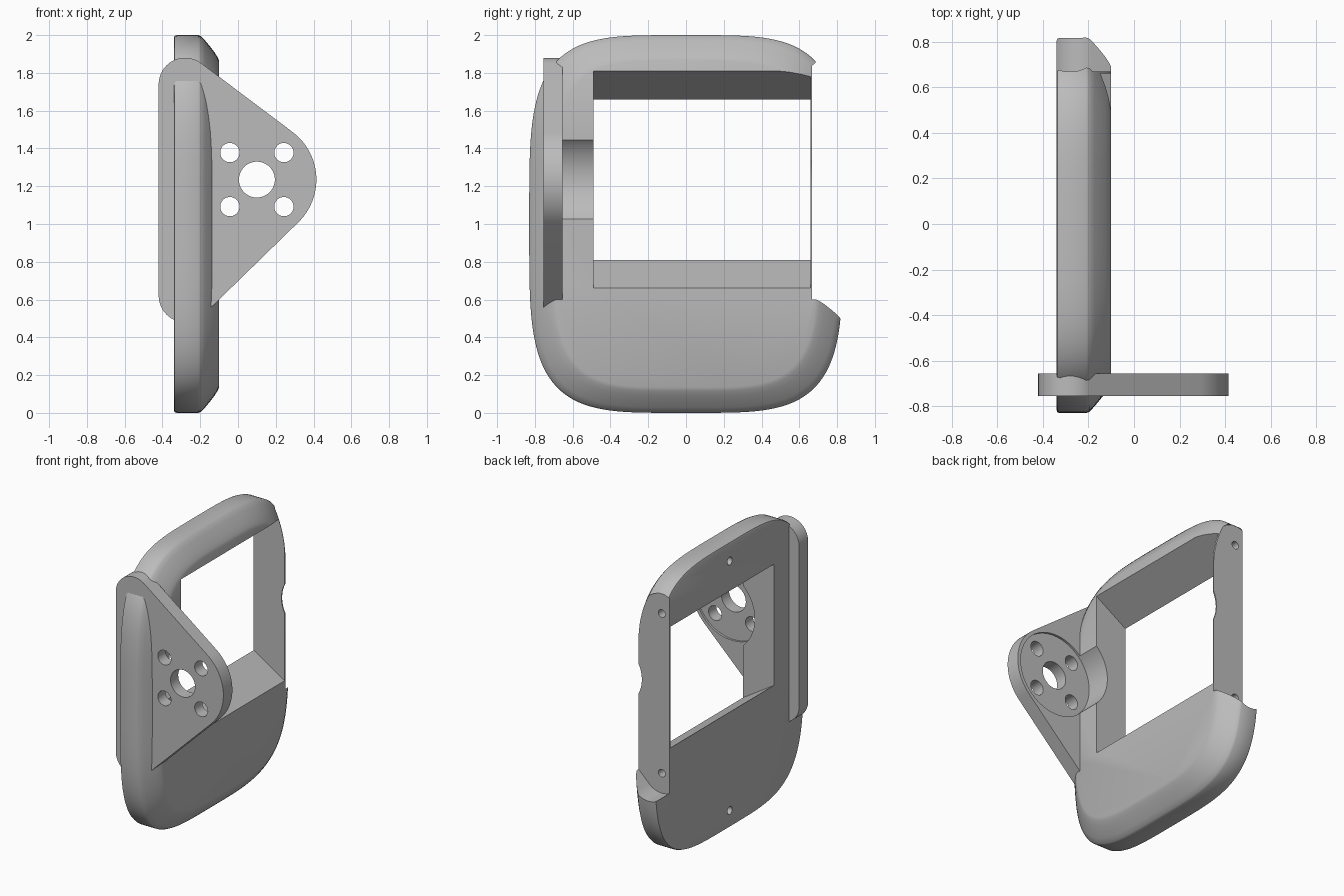
import bpy, bmesh, math
from mathutils import Vector
from mathutils.geometry import convex_hull_2d

if "Cube" in bpy.data.objects:
    bpy.data.objects.remove(bpy.data.objects["Cube"])

grey = bpy.data.materials.new("plain grey")
grey.use_nodes = True
colour = (0.5, 0.5, 0.5, 1)
grey.diffuse_color = colour
grey.node_tree.nodes["Principled BSDF"].inputs["Base Color"].default_value = colour


def loft(name, rings):
    """Closed solid skinned through rings of equal point count."""
    bm = bmesh.new()
    loops = [[bm.verts.new(p) for p in ring] for ring in rings]
    n = len(loops[0])
    for a, b in zip(loops, loops[1:]):
        for i in range(n):
            j = (i + 1) % n
            bm.faces.new((a[i], a[j], b[j], b[i]))
    bm.faces.new(loops[0])
    bm.faces.new(loops[-1])
    bmesh.ops.recalc_face_normals(bm, faces=bm.faces)
    mesh = bpy.data.meshes.new(name)
    bm.to_mesh(mesh)
    bm.free()
    mesh.materials.append(grey)
    obj = bpy.data.objects.new(name, mesh)
    bpy.context.collection.objects.link(obj)
    return obj


def circle(u, v, r, n=64):
    return [(u + r * math.cos(2 * math.pi * i / n), v + r * math.sin(2 * math.pi * i / n))
            for i in range(n)]


def prism_y(name, outline, y0, y1):
    return loft(name, [[(x, y, z) for x, z in outline] for y in (y0, y1)])


def prism_x(name, outline, x0, x1):
    return loft(name, [[(x, y, z) for y, z in outline] for x in (x0, x1)])


def cut(obj, cutter):
    cutter.hide_render = True
    mod = obj.modifiers.new("cut", "BOOLEAN")
    mod.operation = "DIFFERENCE"
    mod.solver = "EXACT"
    mod.object = cutter
    bpy.context.view_layer.objects.active = obj
    bpy.ops.object.modifier_apply(modifier=mod.name)
    bpy.data.objects.remove(cutter)


def superellipse(x, inset, power=4.1, n=128):
    ring = []
    for i in range(n):
        t = 2 * math.pi * (i + 0.5) / n
        c, s = math.cos(t), math.sin(t)
        ring.append((x, math.copysign(abs(c) ** (2 / power), c) * (0.83 - inset),
                     1 + math.copysign(abs(s) ** (2 / power), s) * (1 - inset)))
    return ring


# Bracket outline: hull around a large boss and two small corner rounds
BACK, FRONT = -0.34, -0.10
HUB = (0.10, 1.235)
CORNERS = [(-0.28, 0.62), (-0.28, 1.74)]
points = circle(*HUB, 0.315, 96)
for corner in CORNERS:
    points += circle(*corner, 0.14)
outline = [points[i] for i in convex_hull_2d([Vector(p) for p in points])]

# Frame body with a rounded front edge
profile = [(0.014, BACK), (0.004, -0.336), (0, -0.325), (0, -0.21), (0.006, -0.196),
           (0.03, -0.173), (0.06, -0.148), (0.09, -0.125), (0.115, -0.109), (0.135, FRONT)]
body = loft("frame_body", [superellipse(x, inset) for inset, x in profile])

# Window with sloping top and bottom, leaving a thin wall on one side
window = []
for x, grow in ((BACK - 0.08, -0.05), (FRONT + 0.08, 0.2)):
    low, high = 0.81 - grow, 1.66 + grow
    window.append([(x, -0.49, low), (x, 0.66, low), (x, 0.66, high), (x, -0.49, high)])
cut(body, loft("window_cutter", window))

# Open side recess matching the bracket outline
cut(body, prism_y("side_recess_cutter", outline, 0.668, 1.0))

# Clearance for the round horn, and a shallow nick in the thin wall
cut(body, prism_y("horn_cutter", circle(*HUB, 0.29, 96), -0.67, -0.45))
cut(body, prism_y("nick_cutter", circle(*HUB, 0.225, 96), 0.6, 0.7))

# Screw holes
for z in (0.12, 1.87):
    cut(body, prism_x("back_hole_cutter", circle(0, z, 0.027, 32), BACK - 0.05, BACK + 0.12))
for x, z in CORNERS:
    cut(body, prism_y("side_hole_cutter", circle(x, z, 0.027, 32), 0.56, 0.7))

# Bracket plate with horn seat, axle hole and four bolt holes
bracket = prism_y("bracket_plate", outline, -0.755, -0.655)
cut(bracket, prism_y("seat_cutter", circle(*HUB, 0.29, 96), -0.67, -0.6))
cut(bracket, prism_y("axle_cutter", circle(*HUB, 0.095), -0.9, -0.5))
for sx in (-1, 1):
    for sz in (-1, 1):
        hole = circle(HUB[0] + sx * 0.143, HUB[1] + sz * 0.143, 0.051, 40)
        cut(bracket, prism_y("bolt_cutter", hole, -0.9, -0.5))

# Smooth shading with sharp edges kept
bpy.ops.object.select_all(action="DESELECT")
for obj in (body, bracket):
    obj.select_set(True)
bpy.context.view_layer.objects.active = body
bpy.ops.object.shade_smooth_by_angle(angle=math.radians(30))
